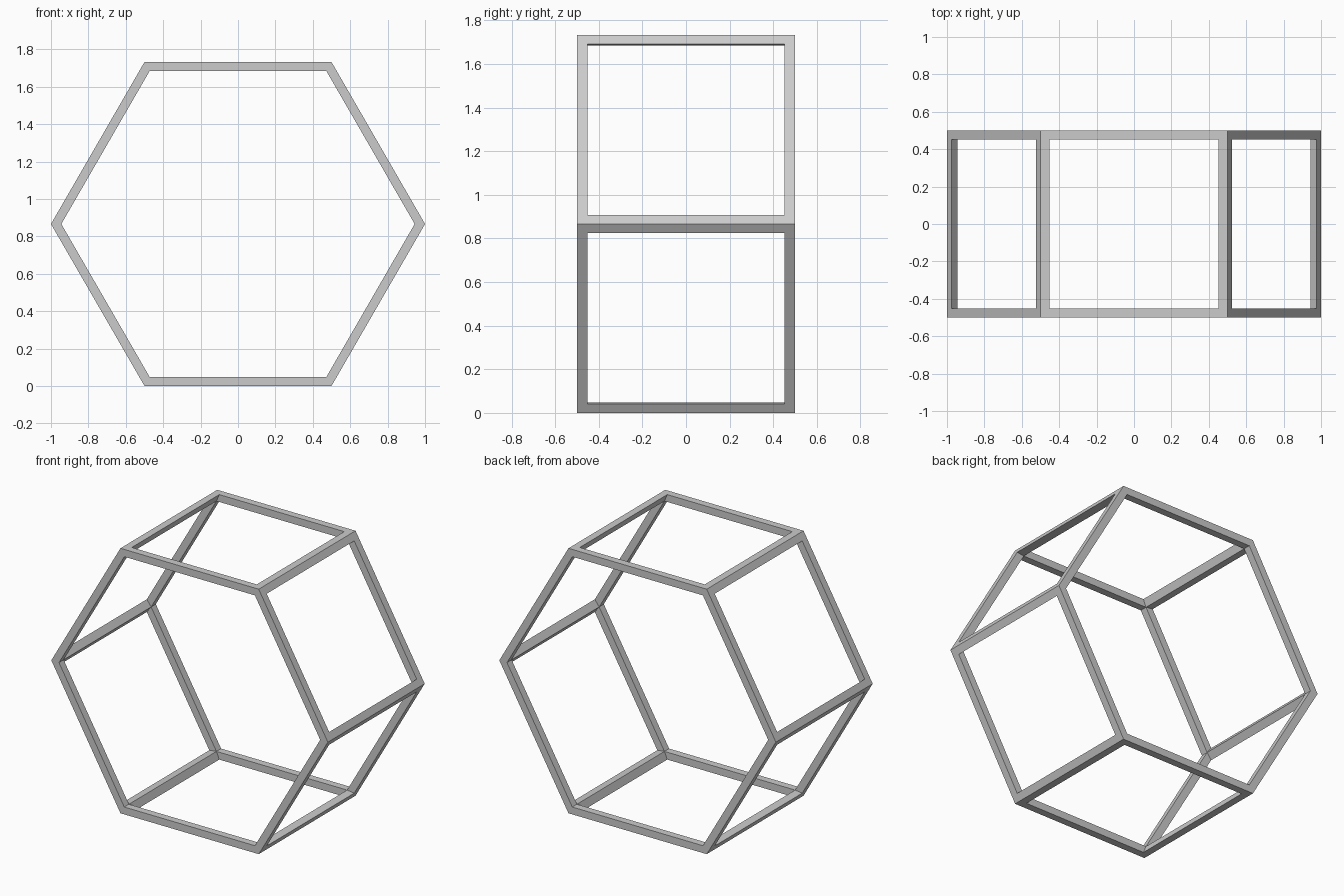
import bpy, bmesh, math
from mathutils import Vector

if "Cube" in bpy.data.objects:
    bpy.data.objects.remove(bpy.data.objects["Cube"])

T = 0.048                      # bar width
APOTHEM = math.sqrt(3) / 2     # hexagon of radius 1, standing on a flat side


def prism_points(radius, half_depth):
    """Corners of a hexagonal prism lying along y: front ring, then back ring."""
    return [Vector((radius * math.cos(k * math.pi / 3), y,
                    APOTHEM + radius * math.sin(k * math.pi / 3)))
            for y in (-half_depth, half_depth) for k in range(6)]


outer = prism_points(1, 0.5)
inner = prism_points(1 - T / APOTHEM, 0.5 - T)

# two hexagonal ends and six square sides
faces = [list(range(6)), list(range(11, 5, -1))]
faces += [[k, k + 6, (k + 1) % 6 + 6, (k + 1) % 6] for k in range(6)]

bm = bmesh.new()
out_v = [bm.verts.new(p) for p in outer]
in_v = [bm.verts.new(p) for p in inner]

# each face becomes a flat border with walls running to the inner prism
for f in faces:
    n = len(f)
    hole = []
    for i in range(n):
        p = outer[f[i]]
        a = (outer[f[i - 1]] - p).normalized()
        b = (outer[f[(i + 1) % n]] - p).normalized()
        hole.append(bm.verts.new(p + (a + b) * T / math.sin(a.angle(b))))
    for i in range(n):
        j = (i + 1) % n
        bm.faces.new((out_v[f[i]], out_v[f[j]], hole[j], hole[i]))
        bm.faces.new((hole[i], hole[j], in_v[f[j]], in_v[f[i]]))

bmesh.ops.recalc_face_normals(bm, faces=bm.faces)
mesh = bpy.data.meshes.new("hexagonal_prism_frame")
bm.to_mesh(mesh)
bm.free()
frame = bpy.data.objects.new("hexagonal_prism_frame", mesh)
bpy.context.collection.objects.link(frame)
